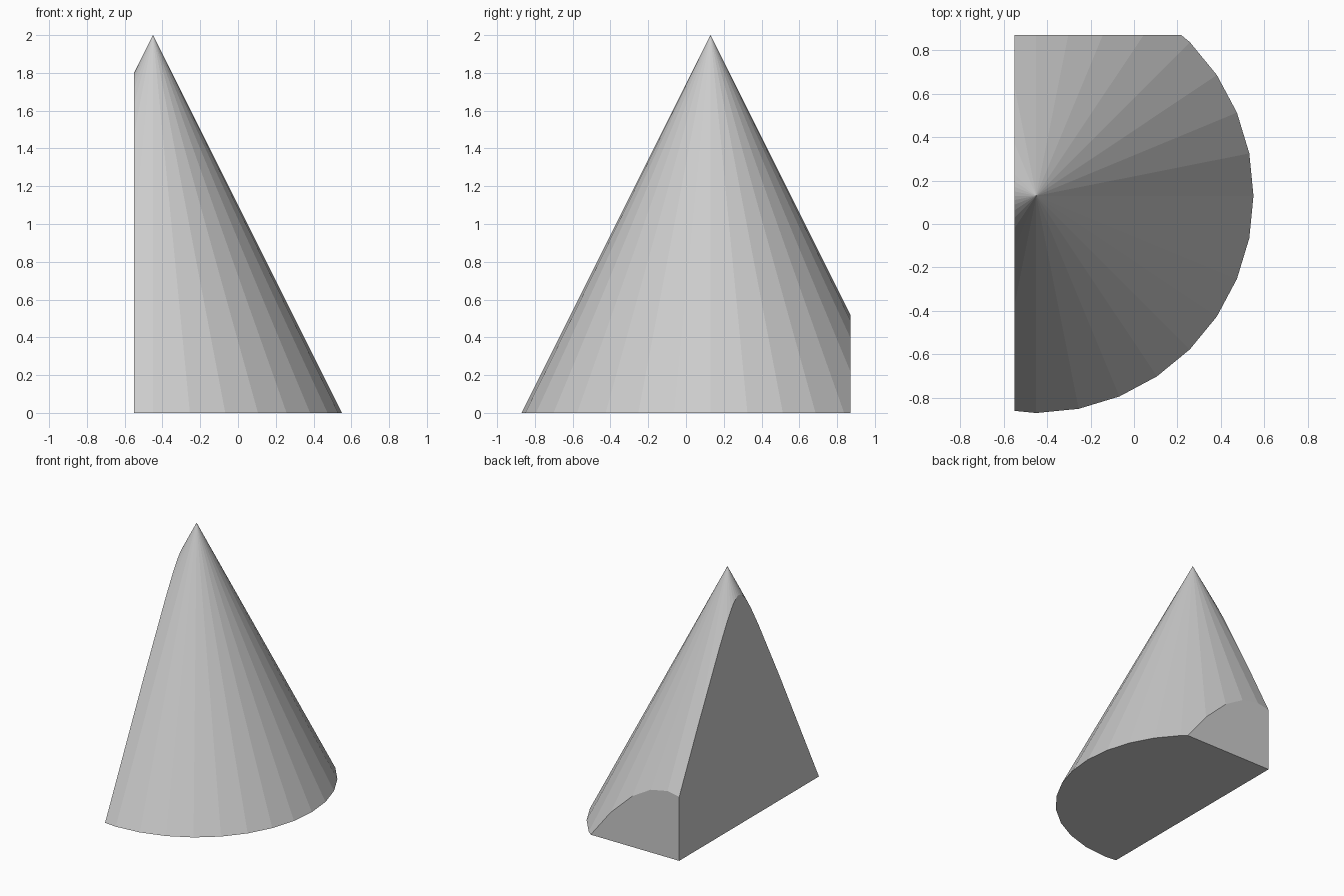
import bpy, bmesh

if "Cube" in bpy.data.objects:
    bpy.data.objects.remove(bpy.data.objects["Cube"])

APEX_X, APEX_Y = -0.45, 0.13

# Full 32-sided cone standing on z = 0
bpy.ops.mesh.primitive_cone_add(vertices=32, radius1=1, radius2=0, depth=2,
                                location=(APEX_X, APEX_Y, 1))
cone = bpy.context.object
cone.name = "cut_cone"
bpy.ops.object.transform_apply(location=True, rotation=True, scale=True)

# Slice off the left side and the back, capping each cut flat
bm = bmesh.new()
bm.from_mesh(cone.data)
for point, normal in (((-0.55, 0, 0), (-1, 0, 0)), ((0, 0.87, 0), (0, 1, 0))):
    result = bmesh.ops.bisect_plane(bm, geom=bm.verts[:] + bm.edges[:] + bm.faces[:],
                                    plane_co=point, plane_no=normal, clear_outer=True)
    rim = [e for e in result["geom_cut"] if isinstance(e, bmesh.types.BMEdge)]
    bmesh.ops.edgeloop_fill(bm, edges=rim)
bmesh.ops.recalc_face_normals(bm, faces=bm.faces[:])
bm.to_mesh(cone.data)
bm.free()
